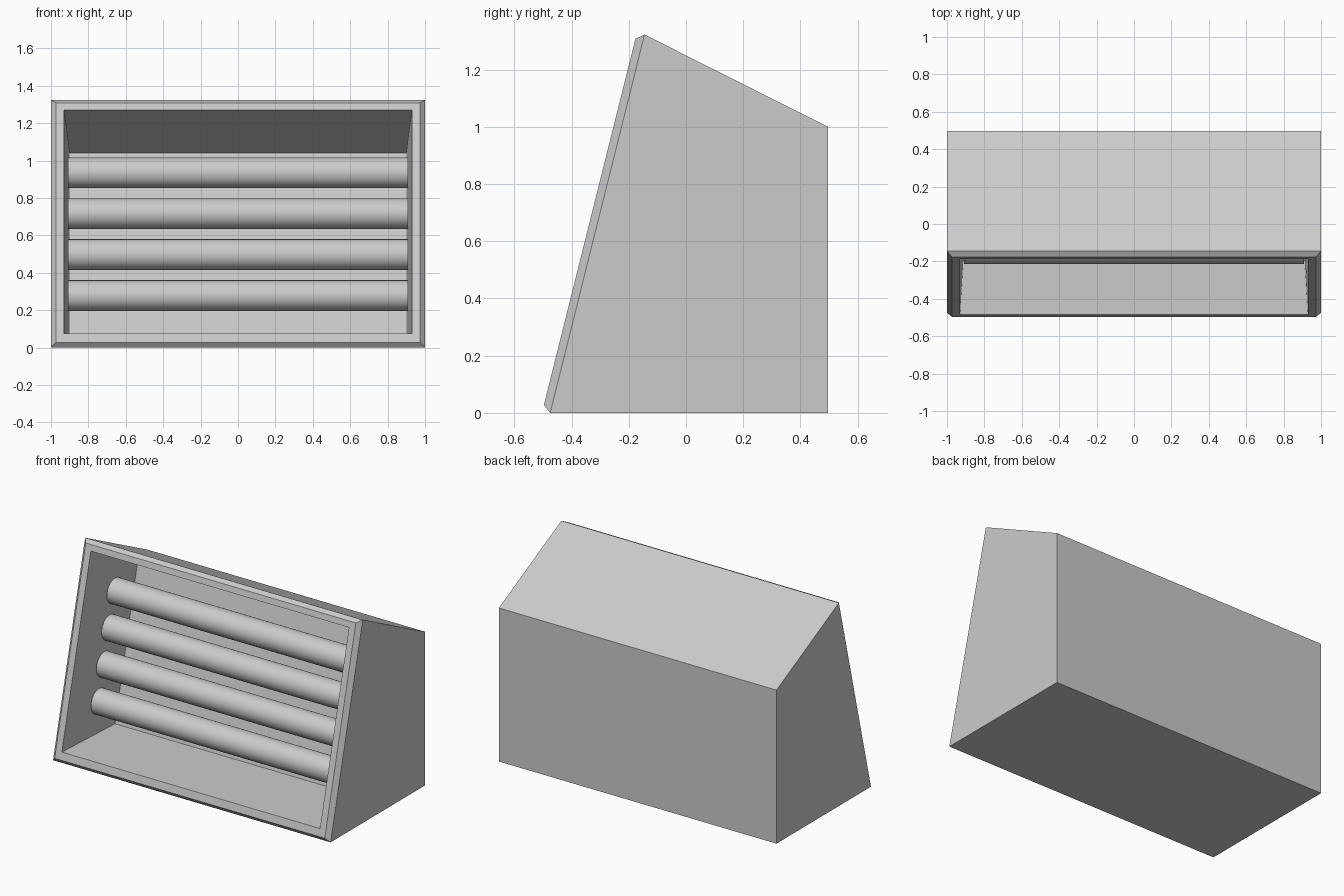
import bpy, bmesh, math

if "Cube" in bpy.data.objects:
    bpy.data.objects.remove(bpy.data.objects["Cube"])

# Housing: rectangular rings swept from the back panel, round the front rim, into the recess
# each ring: half width, (y, z) of bottom edge, (y, z) of top edge
RINGS = [
    (1.00, (0.497, 0.0), (0.497, 1.0)),        # back panel
    (1.00, (-0.475, 0.0), (-0.145, 1.323)),    # outer front edge
    (0.973, (-0.497, 0.028), (-0.177, 1.308)), # bevelled rim
    (0.93, (-0.485, 0.075), (-0.186, 1.27)),   # opening
    (0.90, (0.02, 0.075), (0.252, 1.04)),      # recess back wall
]


def build_housing():
    bm = bmesh.new()
    loops = []
    for w, (yb, zb), (yt, zt) in RINGS:
        corners = [(-w, yb, zb), (w, yb, zb), (w, yt, zt), (-w, yt, zt)]
        loops.append([bm.verts.new(c) for c in corners])
    for a, b in zip(loops, loops[1:]):
        for i in range(4):
            j = (i + 1) % 4
            bm.faces.new((a[i], a[j], b[j], b[i]))
    bm.faces.new(loops[0])
    bm.faces.new(loops[-1])
    bmesh.ops.recalc_face_normals(bm, faces=bm.faces)
    mesh = bpy.data.meshes.new("housing")
    bm.to_mesh(mesh)
    bm.free()
    bpy.context.collection.objects.link(bpy.data.objects.new("housing", mesh))


build_housing()

# Four horizontal tubes, stepped back parallel to the sloping front
for i in range(4):
    z = 0.278 + 0.219 * i
    y = -0.132 + 0.0547 * i
    bpy.ops.mesh.primitive_cylinder_add(vertices=32, radius=0.082, depth=1.82,
                                        location=(0, y, z),
                                        rotation=(0, math.pi / 2, 0))
    tube = bpy.context.object
    tube.name = f"lamp_tube_{i + 1}"
    bpy.ops.object.shade_smooth_by_angle(angle=math.radians(30))
